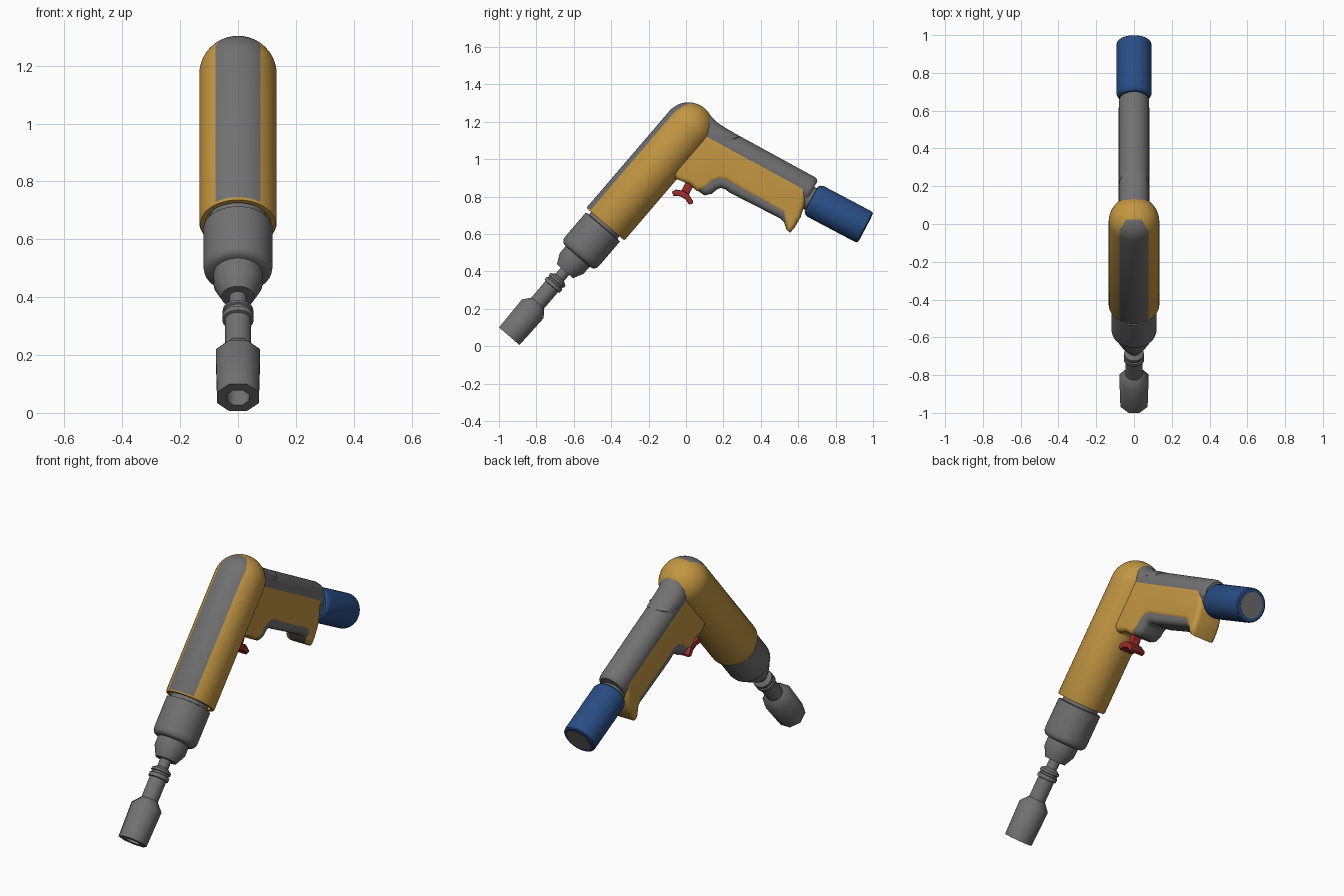
import bpy, bmesh, math
from mathutils import Vector

if "Cube" in bpy.data.objects:
    bpy.data.objects.remove(bpy.data.objects["Cube"])


def material(name, rgb):
    m = bpy.data.materials.new(name)
    m.diffuse_color = (*rgb, 1)
    m.use_nodes = True
    m.node_tree.nodes["Principled BSDF"].inputs["Base Color"].default_value = m.diffuse_color
    return m


GREY = material("dark_grey", (0.165, 0.165, 0.165))
GOLD = material("golden_yellow", (0.55, 0.31, 0.055))
BLUE = material("blue", (0.022, 0.075, 0.235))
RED = material("red", (0.34, 0.025, 0.025))


def finish(bm, name, mats, angle=35):
    bmesh.ops.recalc_face_normals(bm, faces=bm.faces)
    me = bpy.data.meshes.new(name)
    bm.to_mesh(me)
    bm.free()
    for m in mats:
        me.materials.append(m)
    ob = bpy.data.objects.new(name, me)
    bpy.context.collection.objects.link(ob)
    bpy.ops.object.select_all(action='DESELECT')
    bpy.context.view_layer.objects.active = ob
    ob.select_set(True)
    bpy.ops.object.shade_smooth_by_angle(angle=math.radians(angle))
    return ob


def lathe(base, direction, profile, seg=48):
    """Revolve (distance, radius) points about an axis lying in the x = 0 plane."""
    b, d = Vector((0, *base)), Vector((0, *direction)).normalized()
    side = Vector((1, 0, 0))
    n = d.cross(side)
    bm = bmesh.new()
    rings = []
    for s, r in profile:
        ring = []
        for i in range(seg):
            t = 2 * math.pi * (i + 0.5) / seg
            ring.append(bm.verts.new(b + d * s + (side * math.cos(t) + n * math.sin(t)) * r))
        rings.append(ring)
    for lo, hi in zip(rings, rings[1:]):
        for i in range(seg):
            j = (i + 1) % seg
            bm.faces.new((lo[i], lo[j], hi[j], hi[i]))
    bm.faces.new(rings[0])
    bm.faces.new(rings[-1])
    return bm


def inset_outline(pts, amount):
    """Shift a closed (y, z) outline inwards."""
    p = [Vector(q) for q in pts]
    k = len(p)
    area = sum(p[i].x * p[(i + 1) % k].y - p[(i + 1) % k].x * p[i].y for i in range(k))
    sign = 1 if area > 0 else -1
    out = []
    for i in range(k):
        e1 = (p[i] - p[i - 1]).normalized()
        e2 = (p[(i + 1) % k] - p[i]).normalized()
        n1 = Vector((-e1.y, e1.x)) * sign
        n2 = Vector((-e2.y, e2.x)) * sign
        m = (n1 + n2).normalized()
        out.append(p[i] + m * amount / max(m.dot(n1), 0.7))
    return out


def slab(pts, half, rnd, steps=5):
    """Extrude a (y, z) outline to x = +-half with rounded rims."""
    layers = []
    for i in range(steps + 1):
        t = math.pi / 2 * i / steps
        layers.append((half - rnd + rnd * math.sin(t), rnd * (1 - math.cos(t))))
    layers = [(-x, a) for x, a in reversed(layers)] + layers
    bm = bmesh.new()
    rings = [[bm.verts.new((x, q.x, q.y)) for q in inset_outline(pts, a)] for x, a in layers]
    k = len(pts)
    for lo, hi in zip(rings, rings[1:]):
        for i in range(k):
            j = (i + 1) % k
            bm.faces.new((lo[i], lo[j], hi[j], hi[i]))
    bm.faces.new(rings[0])
    bm.faces.new(rings[-1])
    return bm


# Main tool axis, measured from the socket tip
TIP, AXIS = (-0.945, 0.053), (0.651, 0.759)

# Octagonal socket with a recessed round opening, smooth sides
finish(lathe(TIP, AXIS, [(0.08, 0.042), (0, 0.042), (0, 0.078), (0.193, 0.083),
                         (0.235, 0.047)], 8), "socket", [GREY], 48)

# Bit shaft with its collar ring and thin neck
finish(lathe(TIP, AXIS, [(0.2, 0.045), (0.35, 0.045), (0.352, 0.054), (0.372, 0.054),
                         (0.375, 0.048), (0.385, 0.048), (0.388, 0.054), (0.4, 0.052),
                         (0.415, 0.03), (0.49, 0.03)], 32), "bit_shaft", [GREY])

# Chuck: nose cone, rounded sleeve, narrow joint to the barrel
finish(lathe(TIP, AXIS, [(0.458, 0.03), (0.458, 0.057), (0.512, 0.084), (0.562, 0.085),
                         (0.564, 0.098), (0.57, 0.109), (0.582, 0.117), (0.6, 0.12),
                         (0.768, 0.12), (0.772, 0.1), (0.82, 0.1)]), "chuck", [GREY])

# Barrel: cylinder with a domed end; painted stripe with a rounded end along its front
R, TOP = 0.134, 1.471
dome = [(TOP + R * math.sin(t), R * math.cos(t)) for t in
        [math.pi / 2 * i / 14 for i in range(14)]] + [(TOP + R, 0.002)]
bm = lathe(TIP, AXIS, [(0.81, 0.11), (0.789, 0.114), (0.789, 0.13), (0.797, R)] + dome, 64)
cuts = [((0, 0.025, 0), (0, 1, 0))]
for sx in (1, -1):
    cuts += [((sx * 0.078, 0, 0), (1, 0, 0)), ((sx * 0.078, -0.035, 0), (sx * 0.06, 0.038, 0))]
for co, no in cuts:
    bmesh.ops.bisect_plane(bm, geom=bm.verts[:] + bm.edges[:] + bm.faces[:],
                           plane_co=co, plane_no=no, dist=1e-5)
front = Vector((0, -0.759, 0.651))
for f in bm.faces:
    c = f.calc_center_median()
    rel = c - Vector((0, *TIP))
    corner = (abs(c.x) - 0.078) * 0.06 + (c.y + 0.035) * 0.038
    f.material_index = int(abs(c.x) < 0.078 and c.y < 0.025 and corner < 0 and
                           rel.dot(front) > 0.03 and rel.dot(Vector((0, *AXIS))) > 0.797)
finish(bm, "barrel", [GOLD, GREY])

# Handle spine: straight tube, with a raised shoulder where it meets the barrel dome
finish(lathe((0.17, 1.096), (0.878, -0.479),
             [(-0.16, 0.08), (0.545, 0.08), (0.56, 0.077), (0.57, 0.067)]),
       "handle_spine", [GREY])
finish(slab([(0.0, 1.18), (0.06, 1.25), (0.105, 1.25), (0.139, 1.225), (0.17, 1.194),
             (0.209, 1.168), (0.29, 1.121), (0.25, 1.04), (0.05, 1.08)],
            0.08, 0.07, 8), "spine_shoulder", [GREY], 50)

# Grip core with finger stop and flared heel
finish(slab([(0.05, 1.14), (0.63, 0.835), (0.622, 0.75), (0.605, 0.69), (0.575, 0.64),
             (0.552, 0.612), (0.537, 0.622), (0.525, 0.66), (0.505, 0.682), (0.476, 0.697),
             (0.235, 0.82), (0.21, 0.838), (0.188, 0.846), (0.165, 0.838), (0.139, 0.815),
             (0.1, 0.806), (0.06, 0.832), (0.02, 0.87), (-0.055, 0.9), (-0.1, 1.0)],
            0.076, 0.035), "grip_core", [GREY], 50)

# Yellow grip panel showing on both sides
finish(slab([(0.05, 1.175), (0.128, 1.13), (0.642, 0.852), (0.632, 0.75), (0.613, 0.69),
             (0.583, 0.637), (0.556, 0.606), (0.536, 0.626), (0.528, 0.668), (0.512, 0.714),
             (0.25, 0.858), (0.215, 0.88), (0.18, 0.888), (0.145, 0.874), (0.115, 0.845),
             (0.085, 0.833), (0.058, 0.829), (0.018, 0.866), (-0.057, 0.896), (-0.1, 1.0)],
            0.081, 0.026), "grip_panel", [GOLD], 50)

# Trigger: narrow stem carrying a wide crescent pad
finish(slab([(0.005, 0.89), (0.045, 0.868), (0.012, 0.803), (-0.028, 0.825)],
            0.022, 0.005, 2), "trigger_stem", [RED])
finish(slab([(-0.075, 0.825), (-0.055, 0.837), (-0.02, 0.832), (0.012, 0.815), (0.038, 0.775),
             (0.036, 0.762), (0.016, 0.757), (-0.004, 0.786), (-0.03, 0.801), (-0.068, 0.804)],
            0.045, 0.006, 2), "trigger_pad", [RED])

# Air inlet: grey neck, blue coupling, grey end plug
INLET, OUT = (0.679, 0.781), (0.884, -0.467)
finish(lathe(INLET, OUT, [(-0.09, 0.066), (0.03, 0.066)]), "inlet_neck", [GREY])
finish(lathe(INLET, OUT, [(-0.012, 0.06), (-0.01, 0.076), (0.0, 0.087), (0.015, 0.093),
                          (0.3, 0.093), (0.312, 0.091), (0.317, 0.085)]),
       "inlet_coupling", [BLUE])
finish(lathe(INLET, OUT, [(0.3, 0.07), (0.319, 0.07)]), "inlet_plug", [GREY])
